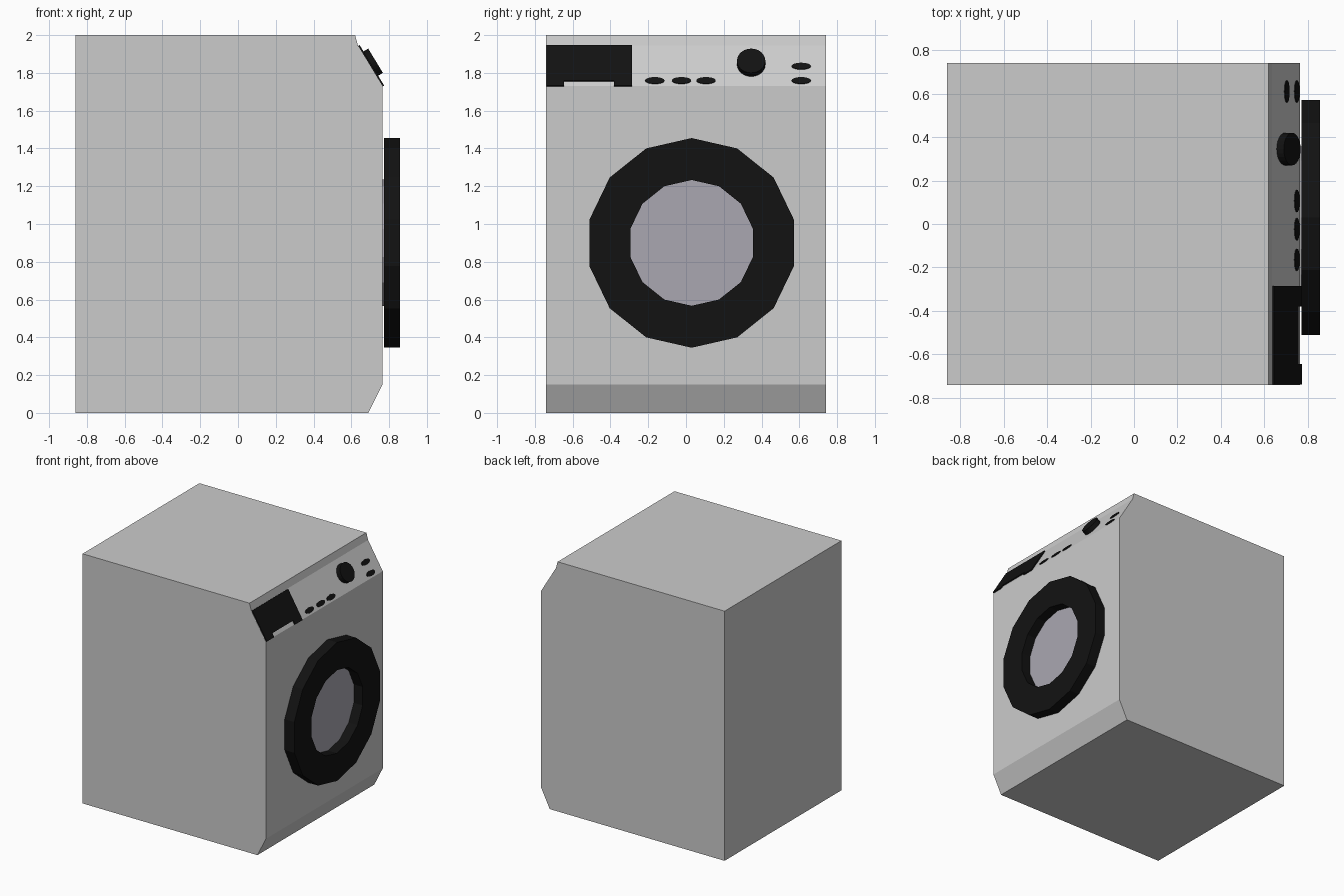
import bpy, bmesh, math
from mathutils import Matrix, Vector

if "Cube" in bpy.data.objects:
    bpy.data.objects.remove(bpy.data.objects["Cube"])


def material(name, rgb):
    m = bpy.data.materials.new(name)
    m.diffuse_color = (*rgb, 1)
    m.use_nodes = True
    m.node_tree.nodes["Principled BSDF"].inputs["Base Color"].default_value = m.diffuse_color
    return m


def frame(origin, x, y):
    # local frame: profile drawn in x/y, extruded along z
    x, y = Vector(x).normalized(), Vector(y).normalized()
    m = Matrix((x, y, x.cross(y))).transposed().to_4x4()
    m.translation = origin
    return m


def finish(name, bm, m, mat):
    bm.transform(m)
    bmesh.ops.recalc_face_normals(bm, faces=bm.faces)
    me = bpy.data.meshes.new(name)
    bm.to_mesh(me)
    bm.free()
    ob = bpy.data.objects.new(name, me)
    bpy.context.collection.objects.link(ob)
    if mat:
        me.materials.append(mat)
    return ob


def prism(name, pts, depth, m, mat=None):
    bm = bmesh.new()
    face = bm.faces.new([bm.verts.new((u, v, 0)) for u, v in pts])
    ext = bmesh.ops.extrude_face_region(bm, geom=[face], use_keep_orig=True)
    verts = [g for g in ext["geom"] if isinstance(g, bmesh.types.BMVert)]
    bmesh.ops.translate(bm, vec=(0, 0, depth), verts=verts)
    return finish(name, bm, m, mat)


def ellipse(cu, cv, ru, rv, n):
    return [(cu + ru * math.sin(2 * math.pi * i / n),
             cv + rv * math.cos(2 * math.pi * i / n)) for i in range(n)]


def ring(name, r_out, r_in, depth, n, m, mat):
    bm = bmesh.new()
    loops = [[bm.verts.new((u, v, z)) for u, v in ellipse(0, 0, r, r, n)]
             for r, z in ((r_out, 0), (r_out, depth), (r_in, depth), (r_in, 0))]
    for k in range(4):
        a, b = loops[k], loops[(k + 1) % 4]
        for i in range(n):
            j = (i + 1) % n
            bm.faces.new((a[i], a[j], b[j], b[i]))
    return finish(name, bm, m, mat)


black = material("black_plastic", (0.006, 0.006, 0.006))
glass = material("door_glass", (0.4, 0.39, 0.44))

# Cabinet: side profile extruded across the width
prism("cabinet",
      [(-0.86, 0), (0.69, 0), (0.765, 0.15), (0.765, 1.73),
       (0.635, 1.945), (0.62, 2), (-0.86, 2)],
      1.48, frame((0, 0.74, 0), (1, 0, 0), (0, 0, 1)))

# Round door: rim and recessed window
ring("door_rim", 0.555, 0.333, 0.085, 14,
     frame((0.772, 0.03, 0.9), (0, 1, 0), (0, 0, 1)), black)
prism("door_window", ellipse(0, 0, 0.335, 0.335, 14), 0.012,
      frame((0.766, 0.03, 0.9), (0, 1, 0), (0, 0, 1)), glass)

# Sloped control panel frame: u across, v up the slope
slope = frame((0.765, 0, 1.73), (0, 1, 0), (-0.13, 0, 0.215))
prism("detergent_drawer",
      [(-0.738, -0.002), (-0.645, -0.002), (-0.645, 0.03), (-0.38, 0.03),
       (-0.38, -0.002), (-0.285, -0.002), (-0.285, 0.248), (-0.738, 0.248)],
      0.009, slope, black)
prism("program_knob", ellipse(0.345, 0.134, 0.075, 0.075, 24), 0.038, slope, black)
for i, (u, v) in enumerate([(-0.165, 0.033), (-0.024, 0.033), (0.106, 0.033),
                            (0.61, 0.033), (0.61, 0.122)]):
    prism(f"button_{i + 1}", ellipse(u, v, 0.051, 0.02, 20), 0.005, slope, black)
